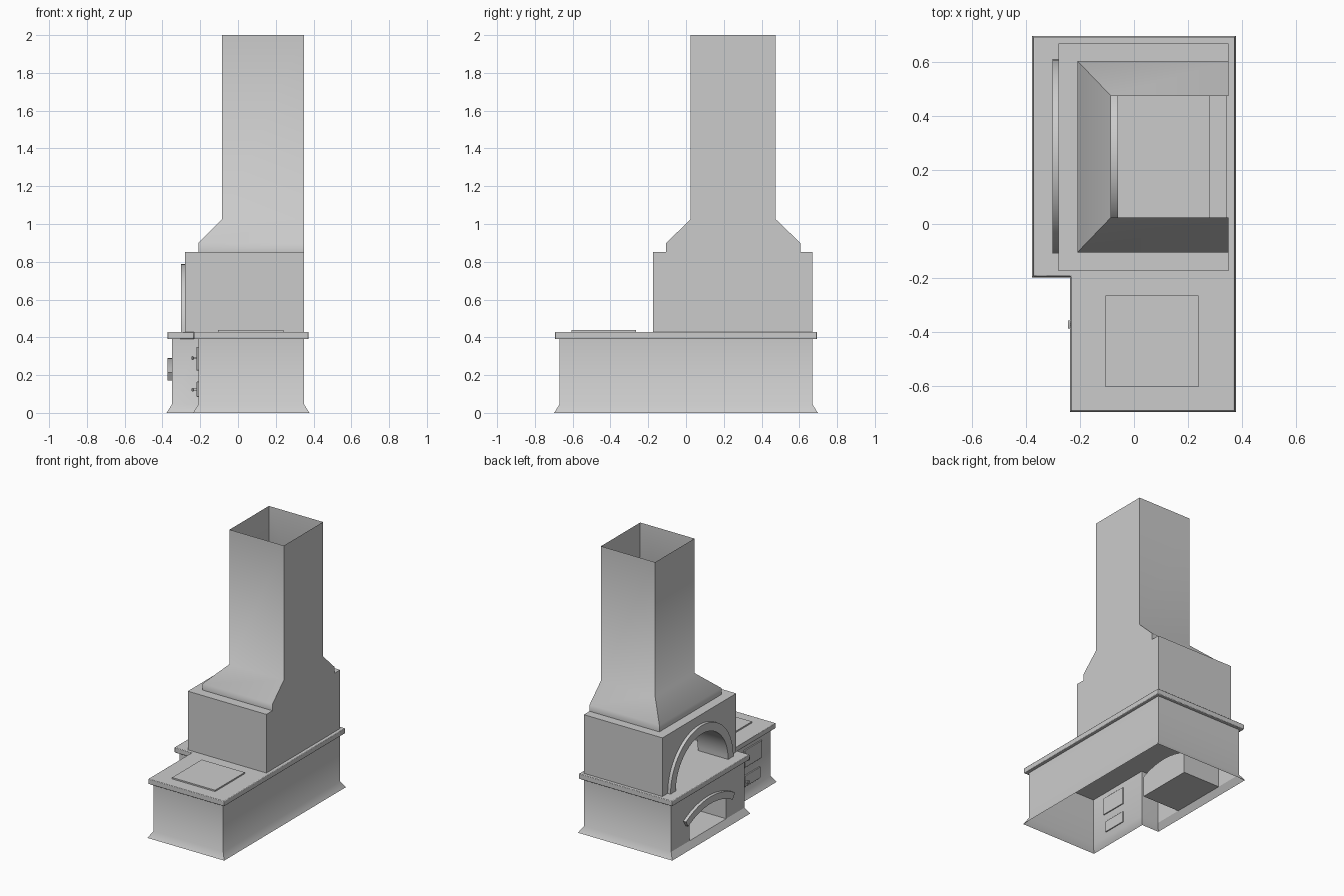
import bpy, bmesh
from math import sin, cos, radians

old = bpy.data.objects.get("Cube")
if old:
    bpy.data.objects.remove(old)

grey = bpy.data.materials.new("plain grey")
grey.use_nodes = True
grey.diffuse_color = (0.6, 0.6, 0.6, 1)
grey.node_tree.nodes["Principled BSDF"].inputs["Base Color"].default_value = (0.6, 0.6, 0.6, 1)


def sheet(name, polys, flip=False, bevel=0):
    """Build an object from a list of polygons, welding shared corners."""
    bm = bmesh.new()
    for poly in polys:
        bm.faces.new([bm.verts.new(p) for p in poly])
    bmesh.ops.remove_doubles(bm, verts=bm.verts, dist=0.0005)
    bmesh.ops.recalc_face_normals(bm, faces=bm.faces)
    if flip:
        bmesh.ops.reverse_faces(bm, faces=bm.faces)
    mesh = bpy.data.meshes.new(name)
    bm.to_mesh(mesh)
    bm.free()
    mesh.materials.append(grey)
    ob = bpy.data.objects.new(name, mesh)
    bpy.context.collection.objects.link(ob)
    bpy.ops.object.select_all(action='DESELECT')
    ob.select_set(True)
    bpy.context.view_layer.objects.active = ob
    bpy.ops.object.shade_smooth_by_angle(angle=radians(55))
    if bevel:
        mod = ob.modifiers.new("soft_edge", 'BEVEL')
        mod.width = bevel
        mod.segments = 2
    return ob


def strips(a, b, closed=True):
    """Quads joining two matching outlines."""
    n = len(a)
    return [[a[i], a[(i + 1) % n], b[(i + 1) % n], b[i]] for i in range(n if closed else n - 1)]


def prism(name, a, b, **kw):
    return sheet(name, strips(a, b) + [a, b], **kw)


def at_x(pts, x):
    return [(x, y, z) for y, z in pts]


def at_z(pts, z):
    return [(x, y, z) for x, y in pts]


def rect(u0, u1, v0, v1):
    return [(u0, v0), (u1, v0), (u1, v1), (u0, v1)]


def box(name, x0, x1, y0, y1, z0, z1, **kw):
    base = rect(x0, x1, y0, y1)
    return prism(name, at_z(base, z0), at_z(base, z1), **kw)


def arc(cz, r, half, n=20):
    """Arch curve in the side wall, running from +y to -y."""
    angles = [radians(half * (1 - 2 * i / n)) for i in range(n + 1)]
    return [(ARCH_Y + r * sin(a), cz + r * cos(a)) for a in angles]


ARCH_Y = 0.25
SLAB_LOW, SLAB_TOP, FLARE = 0.39, 0.428, 0.045

# L-shaped footprint and its outward offset
corners = [(-.21, -.67), (.35, -.67), (.35, .67), (-.35, .67), (-.35, -.17), (-.21, -.17)]
signs = [(-1, -1), (1, -1), (1, 1), (-1, 1), (-1, -1), (-1, -1)]


def grown(d):
    return [(x + d * sx, y + d * sy) for (x, y), (sx, sy) in zip(corners, signs)]


# Base walls with flared foot and wood niche opening
niche = [(ARCH_Y + .21, FLARE)] + arc(-.27, .51, 24.3) + [(ARCH_Y - .21, FLARE)]
walls = strips(at_z(corners, FLARE), at_z(corners, SLAB_LOW))
del walls[3]
arch_wall = [(.67, SLAB_LOW), (.67, FLARE)] + niche + [(-.17, FLARE), (-.17, SLAB_LOW)]
flare = strips(at_z(grown(.028), 0), at_z(corners, FLARE))
sheet("base_walls", walls + flare + [at_x(arch_wall, -.35)])

# Niche lining
sheet("wood_niche", strips(at_x(niche, -.35), at_x(niche, -.05)) + [at_x(niche, -.05)], flip=True)

# Niche arch trim
band = arc(-.27, .56, 30) + arc(-.27, .51, 30)[::-1]
prism("niche_trim", at_x(band, -.372), at_x(band, -.345))

# Worktop slab and cooking plate
prism("worktop", at_z(grown(.024), SLAB_LOW), at_z(grown(.024), SLAB_TOP), bevel=.004)
box("cooking_plate", -.105, .24, -.605, -.265, SLAB_TOP - .005, .438)

# Oven body with arched mouth and open top under the hood
TOP = 0.853
mouth = arc(SLAB_TOP, .30, 90, 32)
body = rect(-.28, .35, -.175, .67)
body_walls = strips(at_z(body, SLAB_TOP), at_z(body, TOP))[:3]
mouth_wall = [(.67, TOP), (.67, SLAB_TOP)] + mouth + [(-.175, SLAB_TOP), (-.175, TOP)]
rim = [(.35, -.175), (.35, -.105), (-.21, -.105), (-.21, .605),
       (.35, .605), (.35, .67), (-.28, .67), (-.28, -.175)]
sheet("oven_body", body_walls + [at_x(mouth_wall, -.28), at_z(rim, TOP)])

# Vault behind the mouth
sheet("oven_vault", strips(at_x(mouth, -.28), at_x(mouth, -.06), closed=False), flip=True)

# Mouth trim
ring = arc(SLAB_TOP, .36, 90, 32) + mouth[::-1]
prism("mouth_trim", at_x(ring, -.303), at_x(ring, -.275))

# Lining at the back of the oven
box("oven_back_lining", .28, .345, -.17, .665, SLAB_TOP, .73)

# Hood and chimney, open at both ends
wide, narrow = rect(-.21, .35, -.105, .605), rect(-.085, .35, .025, .475)
levels = [at_z(wide, TOP), at_z(wide, .90), at_z(narrow, 1.025), at_z(narrow, 2)]
sheet("hood_and_chimney", [q for lo, hi in zip(levels, levels[1:]) for q in strips(lo, hi)])

# Fire door and ash door with handles
for name, y0, z0, z1, zh in (("fire_door", -.56, .225, .35, .29), ("ash_door", -.54, .085, .165, .122)):
    box(name, -.219, -.203, y0, -.36, z0, z1, bevel=.002)
    box(name + "_handle_stem", -.238, -.215, -.378, -.368, zh - .006, zh + .006)
    box(name + "_handle_grip", -.245, -.236, -.388, -.358, zh - .01, zh + .01, bevel=.003)
